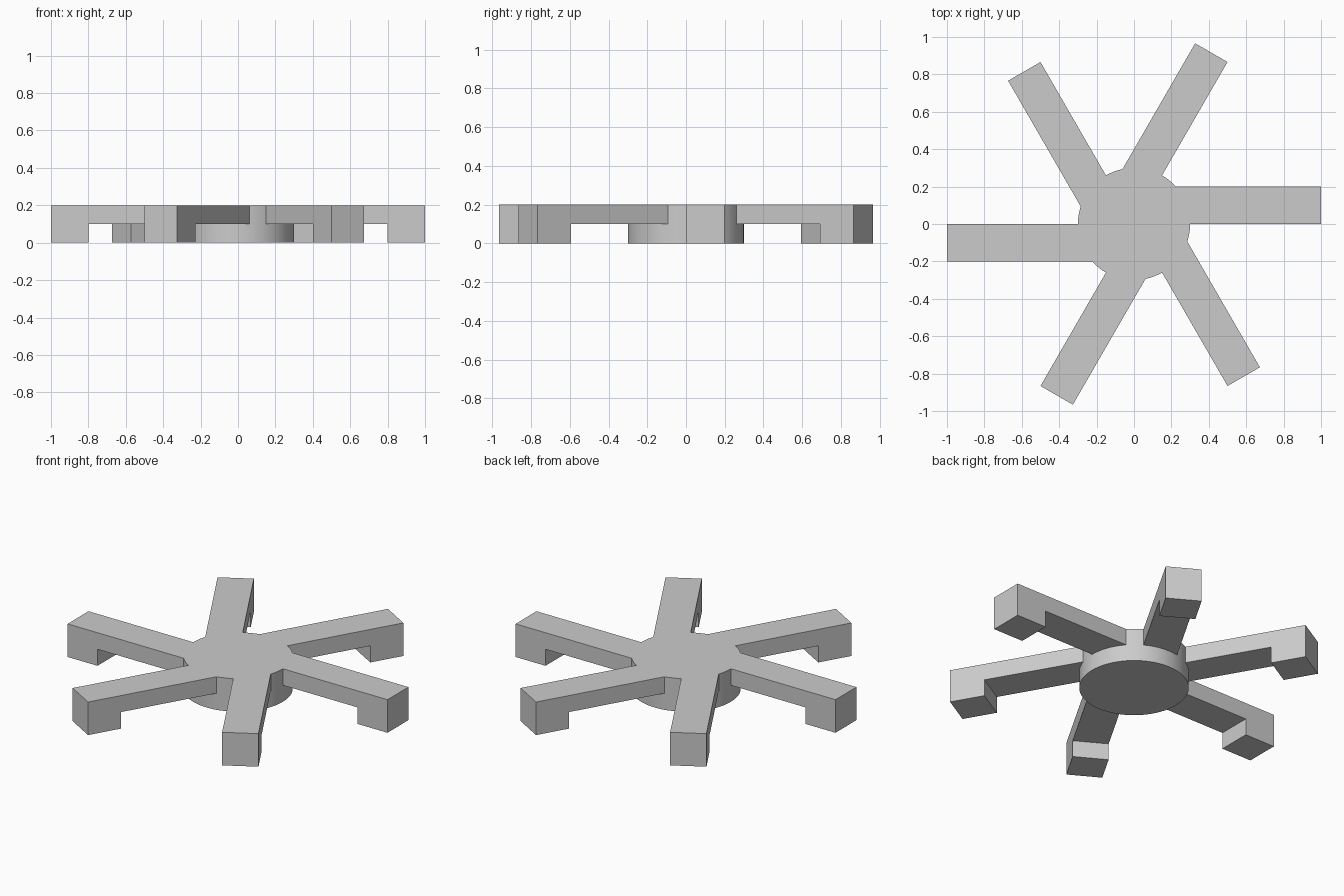
import bpy, bmesh, math
from mathutils import Matrix

if "Cube" in bpy.data.objects:
    bpy.data.objects.remove(bpy.data.objects["Cube"])

R, W, H, STEP = 0.3, 0.2, 0.2, 0.1      # hub radius, arm width, height, underside height
TIP, FOOT, ARMS = 1.0, 0.8, 6           # arm end, inner foot edge, arm count
A = math.asin(W / R)                    # angle where the arm's far side leaves the hub
XO = R * math.cos(A)

bm = bmesh.new()


def arc(a, b, n):
    return [(R * math.cos(a + (b - a) * i / n), R * math.sin(a + (b - a) * i / n))
            for i in range(n + 1)]


def face(points, turn):
    return bm.faces.new([bm.verts.new(turn @ p) for p in points])


def at(pts, z):
    return [Matrix.Translation((x, y, z)).to_translation() for x, y in pts]


under_arc = arc(0, A, 8)
open_arc = arc(A, math.tau / ARMS, 4)
top, bottom = [], []

for k in range(ARMS):
    turn = Matrix.Rotation(math.tau * k / ARMS, 3, 'Z')
    # arm sides, including the downturned foot
    for y, x0 in ((0, R), (W, XO)):
        side = [(x0, H), (TIP, H), (TIP, 0), (FOOT, 0), (FOOT, STEP), (x0, STEP)]
        face([at([(x, y)], z)[0] for x, z in side], turn)
    # arm end, foot inner face, foot sole
    for x, z in ((TIP, H), (FOOT, STEP)):
        face(at([(x, 0), (x, W)], 0) + at([(x, W), (x, 0)], z), turn)
    face(at([(FOOT, 0), (TIP, 0), (TIP, W), (FOOT, W)], 0), turn)
    # arm underside
    face(at([(FOOT, 0), (FOOT, W)] + under_arc[::-1], STEP), turn)
    # hub wall: low beneath the arm, full height between arms
    for pts, levels in ((under_arc, (0, STEP)), (open_arc, (0, STEP, H))):
        for p, q in zip(pts, pts[1:]):
            for lo, hi in zip(levels, levels[1:]):
                face(at([p, q], lo) + at([q, p], hi), turn).smooth = True
    top += [turn @ p for p in at([(R, 0), (TIP, 0), (TIP, W)] + open_arc[:-1], H)]
    bottom += [turn @ p for p in at(under_arc[:-1] + open_arc[:-1], 0)]

# star-shaped top and round hub base
identity = Matrix.Identity(3)
face(top, identity)
face(bottom, identity)

bmesh.ops.remove_doubles(bm, verts=bm.verts, dist=1e-4)
bmesh.ops.recalc_face_normals(bm, faces=bm.faces)
mesh = bpy.data.meshes.new("six_arm_hub")
bm.to_mesh(mesh)
bm.free()

grey = bpy.data.materials.new("light grey")
grey.diffuse_color = (0.6, 0.6, 0.6, 1)
grey.use_nodes = True
grey.node_tree.nodes["Principled BSDF"].inputs["Base Color"].default_value = grey.diffuse_color
mesh.materials.append(grey)
obj = bpy.data.objects.new("six_arm_hub", mesh)
bpy.context.collection.objects.link(obj)
bpy.context.view_layer.objects.active = obj
obj.select_set(True)
bpy.ops.object.shade_smooth_by_angle(angle=math.radians(30))
